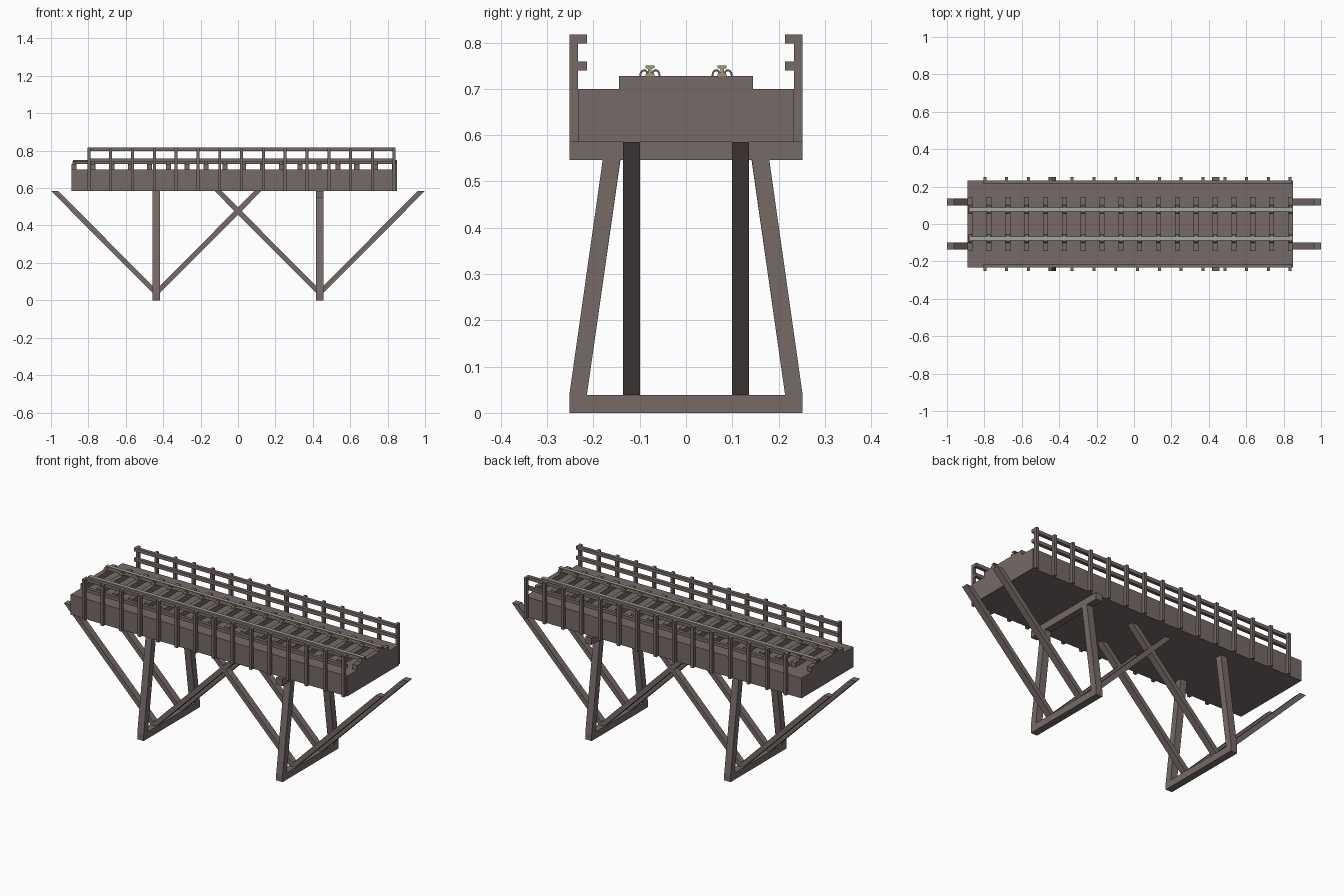
import bpy, bmesh, math
from mathutils import Vector

if "Cube" in bpy.data.objects:
    bpy.data.objects.remove(bpy.data.objects["Cube"])


def material(name, rgb):
    m = bpy.data.materials.new(name)
    m.diffuse_color = (*rgb, 1)
    m.use_nodes = True
    m.node_tree.nodes["Principled BSDF"].inputs["Base Color"].default_value = m.diffuse_color
    return m


WOOD = material("weathered_wood", (0.18, 0.145, 0.14))
STEEL = material("worn_steel", (0.36, 0.38, 0.36))
BRASS = material("yellowed_steel", (0.36, 0.32, 0.18))
IRON = material("dark_iron", (0.13, 0.13, 0.125))


def box(bm, x0, x1, y0, y1, z0, z1):
    prism(bm, [(y0, z0), (y1, z0), (y1, z1), (y0, z1)], x0, x1, "X")


def prism(bm, profile, a, b, axis):
    """Extrude a profile along X (points are y,z) or Y (points are x,z)."""
    def place(p, t):
        return Vector((t, p[0], p[1])) if axis == "X" else Vector((p[0], t, p[1]))
    va = [bm.verts.new(place(p, a)) for p in profile]
    vb = [bm.verts.new(place(p, b)) for p in profile]
    n = len(profile)
    faces = [bm.faces.new(va), bm.faces.new(vb[::-1])]
    for i in range(n):
        j = (i + 1) % n
        faces.append(bm.faces.new((va[i], vb[i], vb[j], va[j])))
    return faces


def finish(name, bm, *mats):
    bmesh.ops.recalc_face_normals(bm, faces=bm.faces)
    if len(mats) > 1:  # second material on upward-facing faces
        for f in bm.faces:
            f.material_index = 1 if f.normal.z > 0.9 else 0
    me = bpy.data.meshes.new(name)
    bm.to_mesh(me)
    bm.free()
    for m in mats:
        me.materials.append(m)
    ob = bpy.data.objects.new(name, me)
    bpy.context.collection.objects.link(ob)
    return ob


# Deck
X0, X1 = -0.89, 0.85
bm = bmesh.new()
box(bm, X0, X1, -0.233, 0.233, 0.585, 0.70)
finish("deck", bm, WOOD)

# Sleepers
tie_x = [-0.8765 + i * 1.713 / 17 for i in range(18)]
bm = bmesh.new()
for x in tie_x:
    box(bm, x - 0.0135, x + 0.0135, -0.145, 0.145, 0.699, 0.728)
finish("sleepers", bm, WOOD)

# Running rails: I-shaped profile
half = [(0.010, 0.728), (0.010, 0.732), (0.004, 0.735), (0.004, 0.743),
        (0.010, 0.745), (0.010, 0.750)]
section = half + [(-y, z) for y, z in reversed(half)]
for side, s in (("front", -1), ("back", 1)):
    bm = bmesh.new()
    prism(bm, [(s * 0.078 + y, z) for y, z in section], X0 + 0.008, X1, "X")
    finish(side + "_track_rail", bm, BRASS, STEEL)

# Rail clips: small half rings either side of each rail
bm = bmesh.new()
angles = [math.pi * i / 6 for i in range(7)]
for x in tie_x:
    for s in (-1, 1):
        for d in (-0.0125, 0.0125):
            c = s * 0.078 + d
            outer = [(c + 0.0105 * math.cos(a), 0.728 + 0.0145 * math.sin(a)) for a in angles]
            inner = [(c + 0.0065 * math.cos(a), 0.728 + 0.010 * math.sin(a)) for a in reversed(angles)]
            prism(bm, outer + inner, x - 0.009, x + 0.009, "X")
finish("rail_clips", bm, IRON)

# Handrails with posts on both sides
for side, s in (("front", -1), ("back", 1)):
    bm = bmesh.new()
    for i in range(15):
        x = -0.797 + i * 1.632 / 14
        box(bm, x - 0.008, x + 0.008, s * 0.233, s * 0.252, 0.585, 0.817)
    finish(side + "_handrail_posts", bm, WOOD)
    bm = bmesh.new()
    for z in (0.74, 0.798):
        box(bm, -0.805, 0.843, s * 0.214, s * 0.233, z, z + 0.019)
    finish(side + "_handrails", bm, WOOD)

# Trestle bents
for name, cx, capped in (("left", -0.437, False), ("right", 0.437, True)):
    a, b = cx - 0.02, cx + 0.02
    bm = bmesh.new()
    box(bm, a, b, -0.252, 0.252, 0, 0.039)
    finish(name + "_sill", bm, WOOD)
    if capped:
        bm = bmesh.new()
        box(bm, a, b, -0.252, 0.252, 0.546, 0.585)
        finish(name + "_cap", bm, WOOD)
    # Sloping legs
    top, shift = (0.546, 0.0) if capped else (0.585, 0.006)
    bm = bmesh.new()
    for s in (-1, 1):
        prism(bm, [(s * 0.214, 0.039), (s * 0.252, 0.039),
                   (s * (0.180 - shift), top), (s * (0.142 - shift), top)], a, b, "X")
    finish(name + "_legs", bm, WOOD)
    # Diagonal braces, cut level at both ends
    bm = bmesh.new()
    for d in (-1, 1):
        for s in (-1, 1):
            foot, head = cx, cx + d * 0.544
            prism(bm, [(foot - 0.019, 0.039), (foot + 0.019, 0.039),
                       (head + 0.019, 0.585), (head - 0.019, 0.585)],
                  s * 0.099, s * 0.136, "Y")
    finish(name + "_braces", bm, WOOD)
